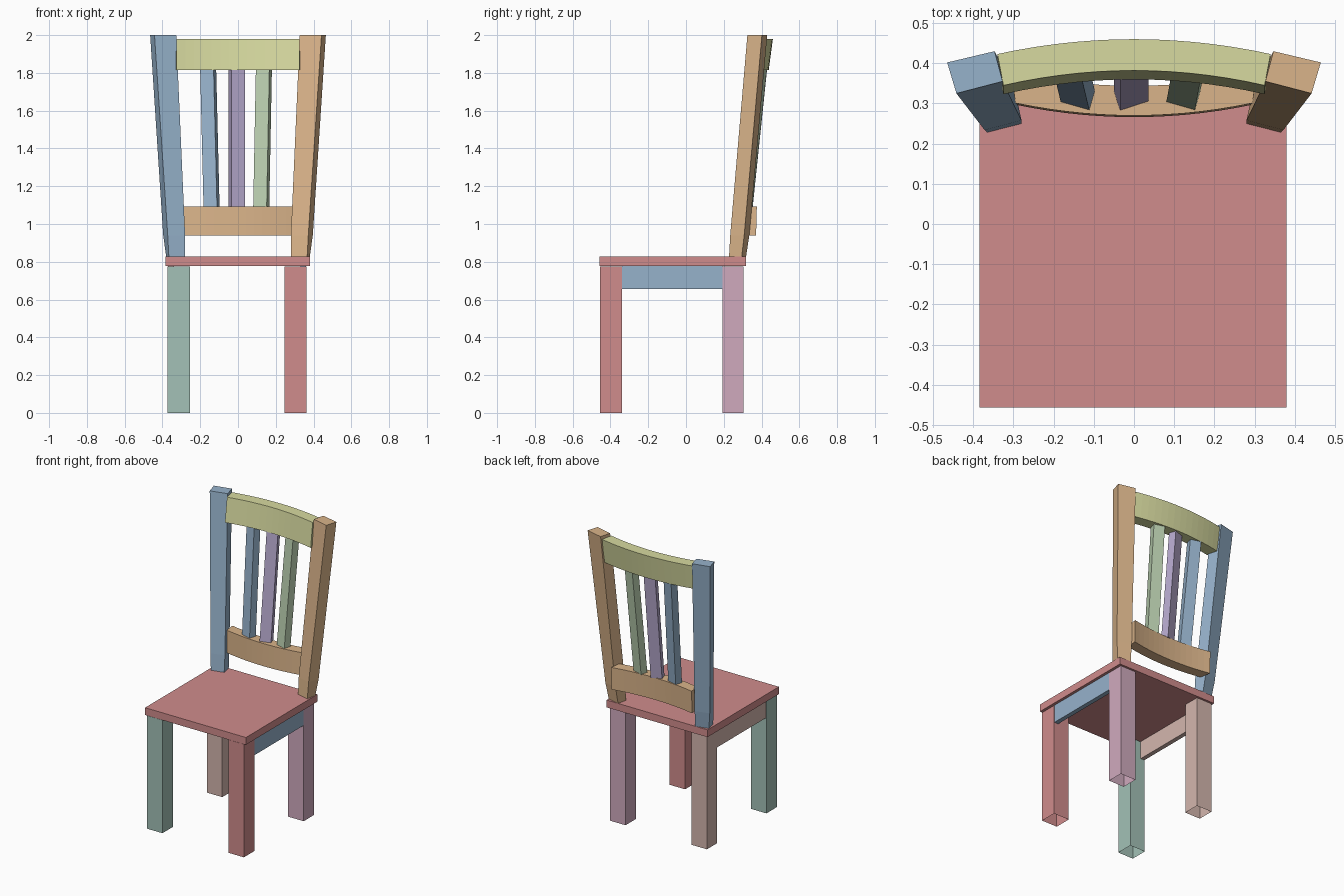
import bpy, bmesh
from math import sin, cos, radians

cube = bpy.data.objects.get("Cube")
if cube:
    bpy.data.objects.remove(cube)


def make_material(name, hex_code):
    """Flat material from an sRGB hex code, stored as linear values."""
    srgb = [int(hex_code[i:i + 2], 16) / 255 for i in range(0, 6, 2)]
    colour = [c / 12.92 if c <= 0.04 else ((c + 0.055) / 1.055) ** 2.4 for c in srgb] + [1]
    mat = bpy.data.materials.new(name)
    mat.use_nodes = True
    mat.diffuse_color = colour
    bsdf = next(n for n in mat.node_tree.nodes if n.type == 'BSDF_PRINCIPLED')
    bsdf.inputs["Base Color"].default_value = colour
    return mat


red = make_material("dusty red", "D08C8C")
blue = make_material("soft blue", "96B2CB")
tan = make_material("tan", "DAB48A")
yellow = make_material("pale yellow green", "D7DAA0")
teal = make_material("grey teal", "A3C1B7")
pink = make_material("mauve pink", "D0AABE")
beige = make_material("rosy beige", "D4B6AE")
purple = make_material("lavender", "B5A8CC")
green = make_material("sage green", "BACFB0")


def loft(name, rings, mat, open_start=False):
    """Skin a row of four-cornered rings and cap the ends."""
    bm = bmesh.new()
    rows = [[bm.verts.new(p) for p in ring] for ring in rings]
    for a, b in zip(rows, rows[1:]):
        for i in range(len(a)):
            j = (i + 1) % len(a)
            bm.faces.new((a[i], a[j], b[j], b[i]))
    caps = [bm.faces.new(rows[0]), bm.faces.new(rows[-1])]
    bmesh.ops.recalc_face_normals(bm, faces=bm.faces)
    if open_start:
        bmesh.ops.delete(bm, geom=caps[:1], context='FACES_ONLY')
    mesh = bpy.data.meshes.new(name)
    bm.to_mesh(mesh)
    bm.free()
    mesh.materials.append(mat)
    obj = bpy.data.objects.new(name, mesh)
    bpy.context.collection.objects.link(obj)
    return obj


def box(name, x, y, z, mat, open_bottom=False):
    """Box from (min, max) pairs."""
    rings = [[(x[0], y[0], h), (x[1], y[0], h), (x[1], y[1], h), (x[0], y[1], h)] for h in z]
    return loft(name, rings, mat, open_bottom)


# Seat
box("seat", (-0.385, 0.38), (-0.457, 0.317), (0.777, 0.827), red)

# Hollow legs, open at the floor
for side, x, front_mat, back_mat in (("right", (-0.372, -0.255), teal, beige),
                                     ("left", (0.245, 0.363), red, pink)):
    box("front_leg_" + side, x, (-0.455, -0.34), (0, 0.775), front_mat, True)
    box("back_leg_" + side, x, (0.193, 0.305), (0, 0.775), back_mat, True)

# Side aprons, flush with the outer leg faces
box("side_apron_right", (-0.37, -0.34), (-0.34, 0.193), (0.655, 0.777), beige)
box("side_apron_left", (0.33, 0.361), (-0.34, 0.193), (0.655, 0.777), blue)

# Splayed back posts: front inner, front outer, back outer, back inner
post = {
    0.827: ((0.28, 0.25), (0.366, 0.228), (0.38, 0.295), (0.293, 0.318)),
    0.94: ((0.28, 0.258), (0.372, 0.234), (0.396, 0.308), (0.3, 0.335)),
    2.0: ((0.327, 0.355), (0.442, 0.325), (0.465, 0.402), (0.347, 0.43)),
}
for side, sign, mat in (("right", -1, blue), ("left", 1, tan)):
    loft("back_post_" + side,
         [[(sign * x, y, z) for x, y in ring] for z, ring in post.items()], mat)


def rail(name, front_x, back_x, front_y, back_y, bow, lean, z, mat, steps=14):
    """Curved crosspiece; bow moves the ends, lean moves the top edge."""
    rings = []
    for i in range(steps + 1):
        t = 2 * i / steps - 1
        shift = bow * t * t
        f, b = front_y + shift, back_y + shift
        rings.append([(front_x * t, f, z[0]), (back_x * t, b, z[0]),
                      (back_x * t, b + lean, z[1]), (front_x * t, f + lean, z[1])])
    return loft(name, rings, mat)


# Top rail bows backward, lower rail bows forward
rail("top_rail", 0.325, 0.34, 0.36, 0.438, -0.037, 0.022, (1.815, 1.98), yellow)
rail("lower_rail", 0.295, 0.305, 0.266, 0.34, 0.031, 0.004, (0.94, 1.093), tan)

# Twisted, leaning slats
for name, x_low, x_high, turn, mat in (("slat_right", -0.14, -0.158, -16, blue),
                                       ("slat_middle", -0.007, -0.007, 18, purple),
                                       ("slat_left", 0.123, 0.137, -16, green)):
    c, s = cos(radians(turn)), sin(radians(turn))
    rings = []
    for cx, cy, z in ((x_low, 0.318, 1.09), (x_high, 0.394, 1.818)):
        rings.append([(cx + u * c - v * s, cy + u * s + v * c, z)
                      for u, v in ((-0.037, -0.025), (0.037, -0.025),
                                   (0.037, 0.025), (-0.037, 0.025))])
    loft(name, rings, mat)
